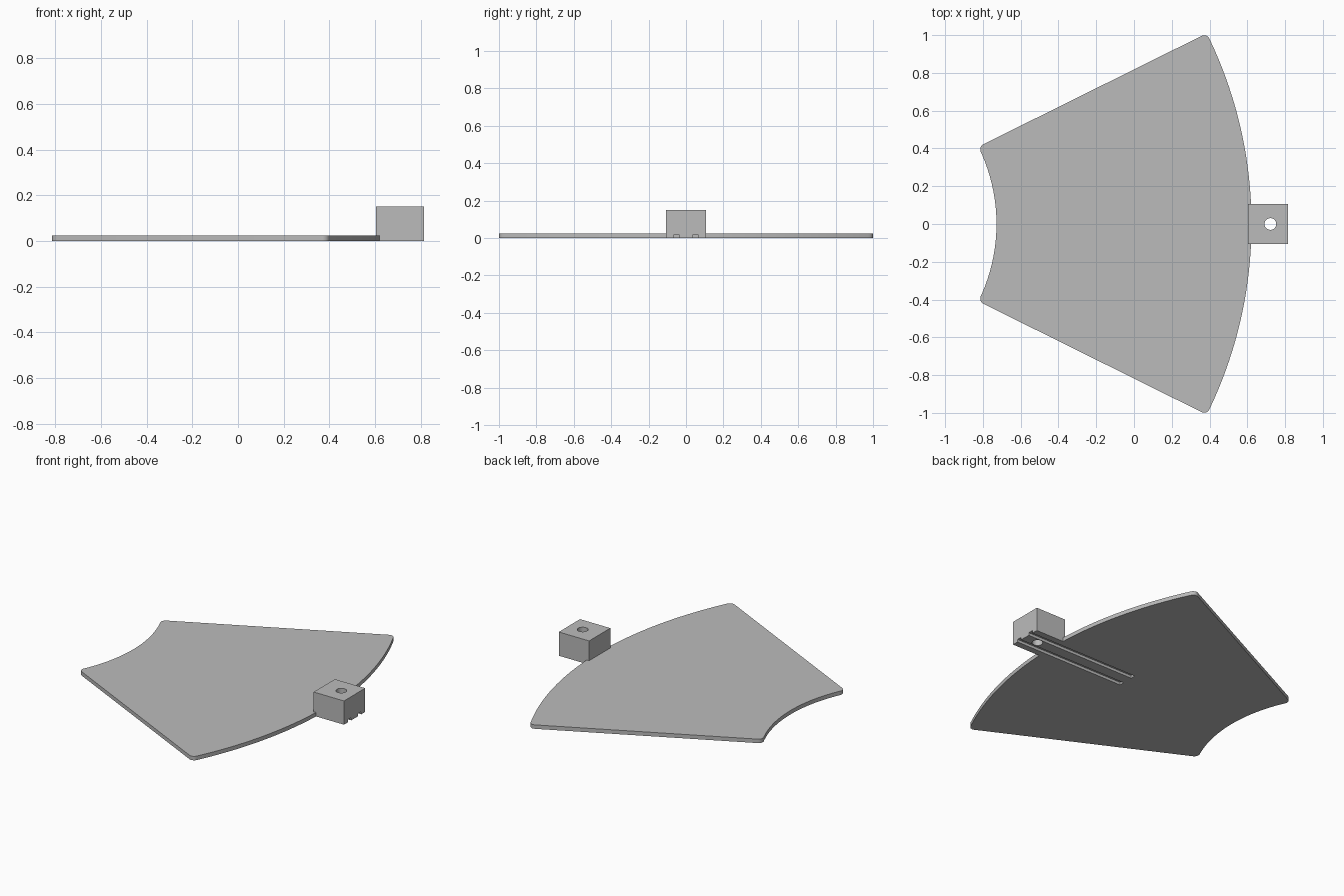
import bpy, bmesh
from math import sin, cos, radians
from mathutils import Matrix

old = bpy.data.objects.get("Cube")
if old:
    bpy.data.objects.remove(old, do_unlink=True)

grey = bpy.data.materials.new("plain grey")
grey.use_nodes = True
COLOUR = (0.5, 0.5, 0.5, 1)
grey.diffuse_color = COLOUR
grey.node_tree.nodes["Principled BSDF"].inputs["Base Color"].default_value = COLOUR

CENTRE_X, R_IN, R_OUT, HALF = -1.648, 0.92, 2.27, radians(26.4)
THICK, FILLET = 0.025, 0.03


def make_object(name, bm):
    bmesh.ops.recalc_face_normals(bm, faces=bm.faces[:])
    mesh = bpy.data.meshes.new(name)
    bm.to_mesh(mesh)
    bm.free()
    mesh.materials.append(grey)
    ob = bpy.data.objects.new(name, mesh)
    bpy.context.collection.objects.link(ob)
    return ob


def box(name, x0, x1, y0, y1, z0, z1):
    bm = bmesh.new()
    mat = Matrix.Translation(((x0 + x1) / 2, (y0 + y1) / 2, (z0 + z1) / 2)) \
        @ Matrix.Diagonal((x1 - x0, y1 - y0, z1 - z0, 1))
    bmesh.ops.create_cube(bm, size=1, matrix=mat)
    return make_object(name, bm)


def arc(radius, steps):
    angles = [HALF * (2 * i / steps - 1) for i in range(steps + 1)]
    return [(CENTRE_X + radius * cos(a), radius * sin(a), 0) for a in angles]


# Ring-sector plate with rounded corners
bm = bmesh.new()
outer = [bm.verts.new(p) for p in arc(R_OUT, 48)]
inner = [bm.verts.new(p) for p in reversed(arc(R_IN, 20))]
bm.faces.new(outer + inner)
corners = [outer[0], outer[-1], inner[0], inner[-1]]
bmesh.ops.bevel(bm, geom=corners, offset=FILLET, segments=6,
                profile=0.5, affect='VERTICES')
solid = bmesh.ops.extrude_face_region(bm, geom=bm.faces[:])
top = [v for v in solid["geom"] if isinstance(v, bmesh.types.BMVert)]
bmesh.ops.translate(bm, verts=top, vec=(0, 0, THICK))
plate = make_object("sector_plate", bm)

# Mounting block on the outer edge
block = box("mounting_block", 0.603, 0.815, -0.106, 0.106, 0, 0.15)

# Cutters: two wire grooves underneath and the vertical hole
grooves = [box("groove_cutter", 0.05, 0.9, s * 0.05 - 0.016, s * 0.05 + 0.016, -0.05, 0.017)
           for s in (-1, 1)]
bm = bmesh.new()
bmesh.ops.create_cone(bm, cap_ends=True, segments=32, radius1=0.031, radius2=0.031,
                      depth=0.5, matrix=Matrix.Translation((0.722, 0, 0.1)))
hole = make_object("hole_cutter", bm)

for part, cutters in ((plate, grooves), (block, grooves + [hole])):
    for cutter in cutters:
        mod = part.modifiers.new("cut", 'BOOLEAN')
        mod.operation = 'DIFFERENCE'
        mod.solver = 'EXACT'
        mod.object = cutter

# Apply the cuts, then drop the cutters
bpy.context.view_layer.update()
graph = bpy.context.evaluated_depsgraph_get()
for part in (plate, block):
    cut_mesh = bpy.data.meshes.new_from_object(part.evaluated_get(graph))
    part.modifiers.clear()
    part.data = cut_mesh
for cutter in grooves + [hole]:
    bpy.data.objects.remove(cutter, do_unlink=True)

# Smooth curved walls, sharp edges
bpy.ops.object.select_all(action='DESELECT')
for part in (plate, block):
    part.select_set(True)
bpy.context.view_layer.objects.active = plate
bpy.ops.object.shade_smooth_by_angle(angle=radians(30))
